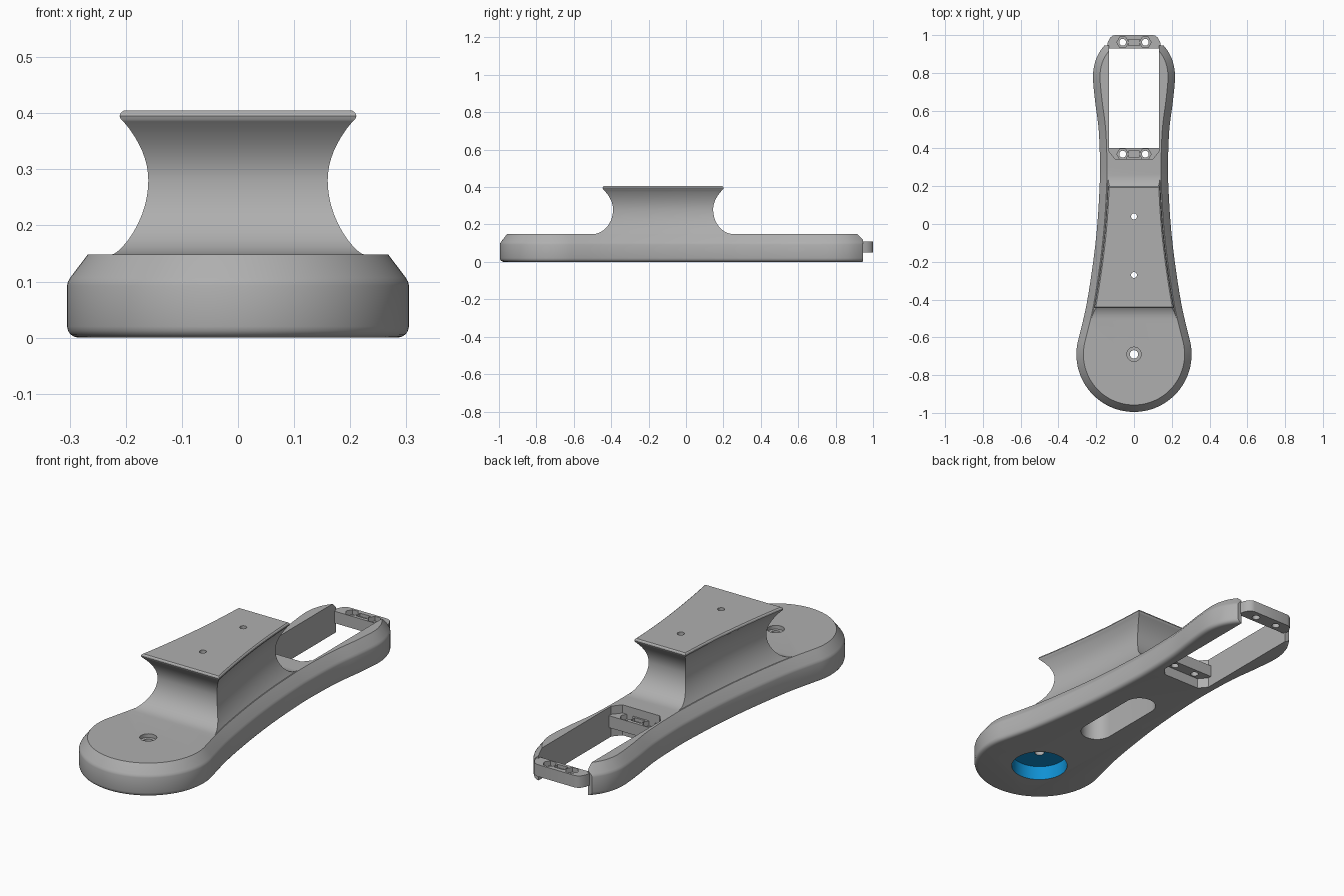
import bpy, bmesh, math
from mathutils import Vector

if "Cube" in bpy.data.objects:
    bpy.data.objects.remove(bpy.data.objects["Cube"])


def material(name, color):
    m = bpy.data.materials.new(name)
    m.diffuse_color = (*color, 1)
    m.use_nodes = True
    m.node_tree.nodes["Principled BSDF"].inputs["Base Color"].default_value = m.diffuse_color
    return m


GREY = material("grey plastic", (0.43, 0.43, 0.43))
BLUE = material("blue recess", (0.005, 0.28, 0.65))


def loft(name, rings):
    """Closed solid through rings of equal point count (counter-clockwise, going up)."""
    bm = bmesh.new()
    vs = [[bm.verts.new(p) for p in ring] for ring in rings]
    n = len(vs[0])
    for a, b in zip(vs, vs[1:]):
        for i in range(n):
            j = (i + 1) % n
            bm.faces.new((a[i], a[j], b[j], b[i]))
    bm.faces.new(vs[0][::-1])
    bm.faces.new(vs[-1])
    me = bpy.data.meshes.new(name)
    bm.to_mesh(me)
    bm.free()
    ob = bpy.data.objects.new(name, me)
    bpy.context.collection.objects.link(ob)
    me.materials.append(GREY)
    return ob


def prism(name, pts, z0, z1):
    return loft(name, [[(x, y, z) for x, y in pts] for z in (z0, z1)])


def ngon(cx, cy, r, n=32):
    return [(cx + r * math.cos(math.tau * i / n), cy + r * math.sin(math.tau * i / n)) for i in range(n)]


def combine(ob, other, op='DIFFERENCE'):
    """Boolean; falls back to the second solver if the first gives nothing useful."""
    other.hide_render = True
    before = len(ob.data.vertices)
    for solver in ('MANIFOLD', 'EXACT'):
        mod = ob.modifiers.new("bool", 'BOOLEAN')
        mod.operation, mod.solver, mod.object = op, solver, other
        bpy.context.view_layer.update()
        result = ob.evaluated_get(bpy.context.evaluated_depsgraph_get())
        count = len(result.data.vertices)
        if count > before * 0.5 and count != before:
            mesh = bpy.data.meshes.new_from_object(result)
            ob.modifiers.clear()
            ob.data = mesh
            break
        ob.modifiers.clear()
    bpy.data.objects.remove(other, do_unlink=True)


def smooth(ob):
    bpy.ops.object.select_all(action='DESELECT')
    ob.select_set(True)
    bpy.context.view_layer.objects.active = ob
    bpy.ops.object.shade_smooth_by_angle(angle=math.radians(28))


def spline(pts, steps=6):
    """Catmull-Rom curve through 2D points, skipping the two end controls."""
    out = []
    for a, b, c, d in zip(pts, pts[1:], pts[2:], pts[3:]):
        a, b, c, d = map(Vector, (a, b, c, d))
        for k in range(steps):
            t = k / steps
            out.append(0.5 * (2 * b + (c - a) * t + (2 * a - 5 * b + 4 * c - d) * t * t
                              + (3 * b - a - 3 * c + d) * t ** 3))
    return out + [Vector(pts[-2])]


# Right half of the plan outline: round front, narrow waist, bulged back
CY, R = -0.69, 0.305
arc = [Vector((R * math.sin(a), CY - R * math.cos(a)))
       for a in (math.radians(106 * i / 30) for i in range(31))]
flank = spline([(0.303, -0.65), tuple(arc[-1]), (0.252, -0.43), (0.216, -0.2), (0.194, 0.0),
                (0.182, 0.2), (0.18, 0.32), (0.187, 0.5), (0.206, 0.65), (0.217, 0.78),
                (0.205, 0.86), (0.176, 0.92), (0.133, 0.966), (0.07, 0.995), (0.0, 1.005),
                (-0.07, 0.995)])
half = arc + flank[1:]
outline = half + [Vector((-p.x, p.y)) for p in half[-2:0:-1]]


def width(y):
    for a, b in zip(flank, flank[1:]):
        if a.y <= y <= b.y:
            return a.x + (b.x - a.x) * (y - a.y) / (b.y - a.y)
    return math.sqrt(max(0, R * R - (y - CY) ** 2))


def inset(pts, d, z):
    out, n = [], len(pts)
    for i, p in enumerate(pts):
        e = (pts[(i + 1) % n] - pts[i - 1]).normalized()
        out.append((p.x - e.y * d, p.y + e.x * d, z))
    return out


# Base with rounded bottom edge and chamfered top edge
body = loft("body", [inset(outline, d, z) for z, d in
                     [(0, .02), (.002, .012), (.006, .006), (.012, .002), (.02, 0),
                      (.093, 0), (.1, .002), (.107, .006), (.148, .037)]])


# Waisted pedestal that follows the base sides, with a rounded lip
def pedestal_ring(z, grow, d, n=24):
    y0, y1 = -0.39 - grow, 0.145 + grow
    ys = [y0 + (y1 - y0) * i / n for i in range(n + 1)]
    return ([(width(y) - d, y, z) for y in ys] + [(d - width(y), y, z) for y in ys[::-1]])


rings = [pedestal_ring(.13, .112, .042)]
for i in range(11):                        # lower cove
    s = math.cos(math.pi / 2 * i / 10)
    rings.append(pedestal_ring(.28 - .132 * s, .112 * (1 - math.sqrt(1 - s * s)), .085 - .043 * s * s))
for i in range(1, 9):                      # upper flare
    s = i / 8
    rings.append(pedestal_ring(.28 + .105 * s, .05 * s * s, .085 - .035 * s * s))
for z, g in [(.389, .054), (.395, .056), (.401, .054), (.405, .049)]:
    rings.append(pedestal_ring(z, g, .1 - g))
combine(body, loft("pedestal", rings), 'UNION')

# Opening through the narrow end, and the squared-off back
combine(body, prism("opening", [(-.1, .345), (.1, .345), (.133, .385), (.133, 1.1),
                                (-.133, 1.1), (-.133, .385)], -.1, .3))
combine(body, prism("back_cut", [(-.5, .945), (.5, .945), (.5, 1.2), (-.5, 1.2)], -.1, .3))
# Round recess below, with screw hole and counterbore
combine(body, prism("recess", ngon(0, CY, .13, 64), -.1, .07))
combine(body, prism("screw_hole", ngon(0, CY, .022), -.1, .3))
combine(body, prism("counterbore", ngon(0, CY, .038), .13, .3))
# Long round-ended pocket below the pedestal, with two screw holes
pocket = [(.075 * math.cos(a), (.04 if i < 17 else -.27) + .075 * math.sin(a))
          for i in range(34) for a in [math.pi * (i if i < 17 else i - 1) / 16]]
combine(body, prism("pocket", pocket, -.1, .34))
for y in (.04, -.27):
    combine(body, prism("pedestal_hole", ngon(0, y, .016, 24), .3, .5))

# Blue inside the round recess
body.data.materials.clear()
body.data.materials.append(GREY)
body.data.materials.append(BLUE)
for p in body.data.polygons:
    pts = [body.data.vertices[v].co for v in p.vertices]
    inside = all(math.hypot(v.x, v.y - CY) < .132 and v.z < .0705 for v in pts)
    p.material_index = 1 if inside else 0
smooth(body)


# Screw plates at both ends of the opening, with hexagonal nut seats
def screw_plate(name, pts, y):
    ob = prism(name, pts, .05, .108)
    for x in (-.06, .06):
        combine(ob, prism("hole", ngon(x, y, .018, 24), 0, .2))
        combine(ob, prism("nut_seat", ngon(x, y, .031, 6), .085, .2))
    combine(ob, prism("notch", [(-.028, y - .016), (.028, y - .016), (.028, y + .016),
                                (-.028, y + .016)], .092, .2))
    smooth(ob)


screw_plate("front_screw_plate", [(-.102, .342), (.102, .342), (.136, .384), (.136, .402),
                                  (-.136, .402), (-.136, .384)], .37)
tab = [(.136, .93), (.142, .945), (.138, .965), (.125, .988), (.112, .997), (.1, 1.0)]
screw_plate("back_screw_tab", tab + [(-x, y) for x, y in tab[::-1]], .962)
